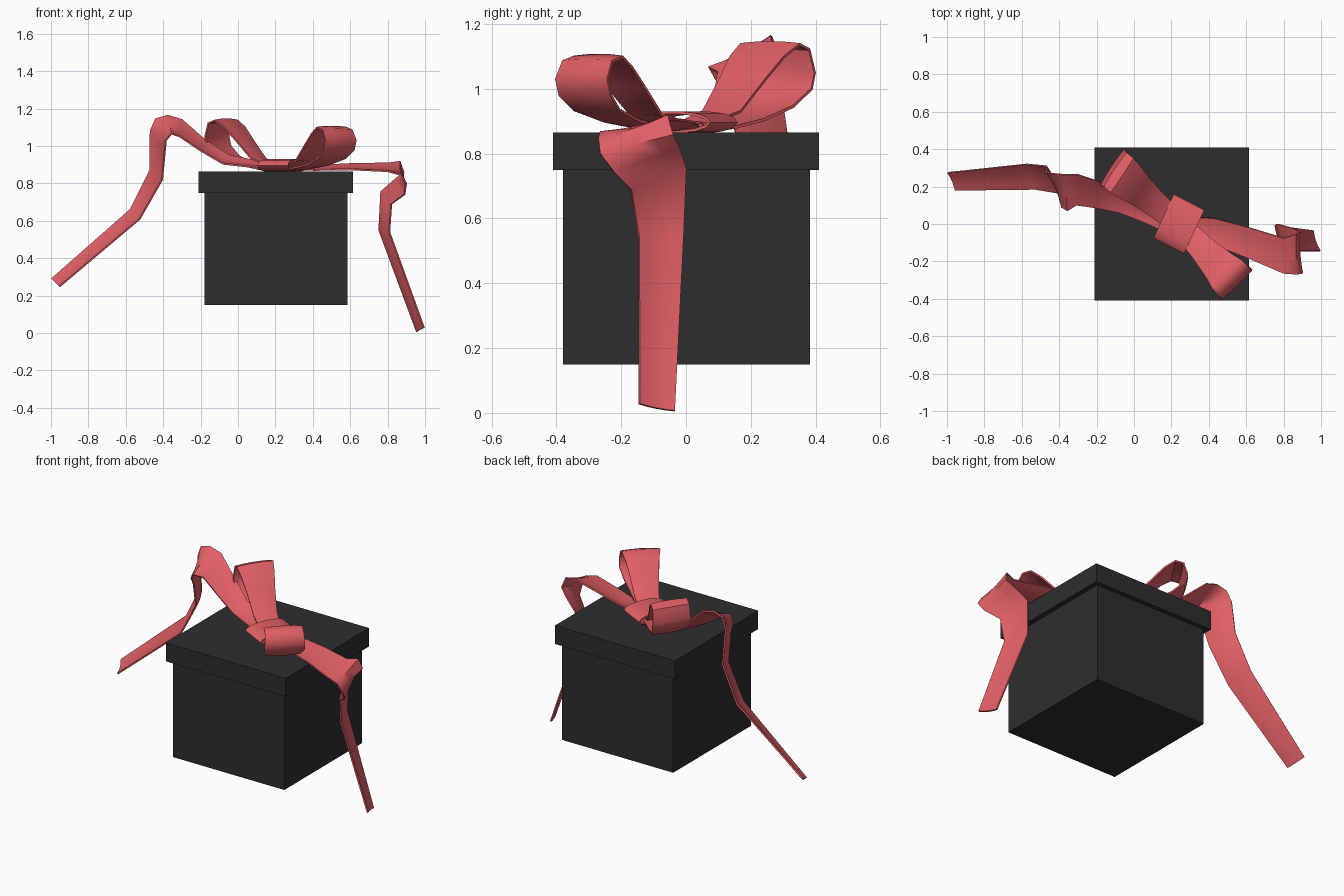
import bpy, bmesh, math
from mathutils import Vector

if "Cube" in bpy.data.objects:
    bpy.data.objects.remove(bpy.data.objects["Cube"])


def material(name, rgb):
    m = bpy.data.materials.new(name)
    m.use_nodes = True
    m.diffuse_color = (*rgb, 1)
    bsdf = next(n for n in m.node_tree.nodes if n.type == 'BSDF_PRINCIPLED')
    bsdf.inputs["Base Color"].default_value = (*rgb, 1)
    return m


charcoal = material("charcoal card", (0.027, 0.027, 0.027))
red = material("coral red ribbon", (0.75, 0.115, 0.13))


def block(name, lo, hi):
    """Axis-aligned box between two corners."""
    lo, hi = Vector(lo), Vector(hi)
    bpy.ops.mesh.primitive_cube_add(size=1, location=(lo + hi) / 2)
    ob = bpy.context.object
    ob.name = name
    ob.scale = hi - lo
    bpy.ops.object.transform_apply(location=False, rotation=False, scale=True)
    ob.data.materials.append(charcoal)


def ribbon(name, rows, bulge=0.0, closed=False, cols=5):
    """Cloth strip through pairs of edge points, cupped across its width."""
    bm = bmesh.new()
    grid = []
    n = len(rows)
    for i, (a, b) in enumerate(rows):
        prev, nxt = rows[max(i - 1, 0)], rows[min(i + 1, n - 1)]
        along = (nxt[0] + nxt[1]) - (prev[0] + prev[1])
        normal = along.cross(b - a).normalized()
        line = []
        for k in range(cols):
            t = k / (cols - 1)
            line.append(bm.verts.new(a.lerp(b, t) + normal * bulge * 4 * t * (1 - t)))
        grid.append(line)
    for i in range(n if closed else n - 1):
        r0, r1 = grid[i], grid[(i + 1) % n]
        for k in range(cols - 1):
            bm.faces.new((r0[k], r0[k + 1], r1[k + 1], r1[k]))
    bmesh.ops.recalc_face_normals(bm, faces=bm.faces)
    me = bpy.data.meshes.new(name)
    bm.to_mesh(me)
    bm.free()
    me.materials.append(red)
    ob = bpy.data.objects.new(name, me)
    bpy.context.collection.objects.link(ob)
    bpy.ops.object.select_all(action='DESELECT')
    ob.select_set(True)
    bpy.context.view_layer.objects.active = ob
    mod = ob.modifiers.new("thickness", 'SOLIDIFY')
    mod.thickness = 0.009
    mod.offset = 0
    bpy.ops.object.modifier_apply(modifier=mod.name)
    bpy.ops.object.shade_smooth_by_angle(angle=math.radians(50))


def swept_rows(u, w, profile):
    """Edge pairs for a profile of (distance along u, height, half width along w)."""
    c = Vector((0.24, 0, 0))
    u, w = Vector((*u, 0)).normalized(), Vector((*w, 0)).normalized()
    return [(c + u * s + w * -h + Vector((0, 0, z)), c + u * s + w * h + Vector((0, 0, z)))
            for s, z, h in profile]


def edge_rows(points):
    return [(Vector(p[:3]), Vector(p[3:])) for p in points]


# Box and lid
block("box_body", (-0.18, -0.38, 0.15), (0.585, 0.383, 0.76))
block("box_lid", (-0.21, -0.41, 0.75), (0.615, 0.41, 0.865))

# Bow loops
ribbon("bow_loop_left", swept_rows((0.69, -0.72), (0.72, 0.69), [
    (0.03, 0.89, 0.06), (0.17, 0.92, 0.07), (0.25, 1.0, 0.082), (0.32, 1.065, 0.095),
    (0.375, 1.098, 0.11), (0.42, 1.085, 0.11), (0.445, 1.03, 0.115), (0.43, 0.98, 0.115),
    (0.38, 0.935, 0.1), (0.27, 0.9, 0.08), (0.15, 0.882, 0.068), (0.03, 0.876, 0.06)]), 0.006)
ribbon("bow_loop_right", swept_rows((-0.76, 0.65), (0.55, 0.83), [
    (0.03, 0.89, 0.06), (0.17, 0.93, 0.07), (0.27, 1.03, 0.085), (0.34, 1.1, 0.1),
    (0.4, 1.137, 0.11), (0.445, 1.122, 0.11), (0.465, 1.05, 0.115), (0.45, 1.0, 0.115),
    (0.38, 0.945, 0.1), (0.27, 0.905, 0.08), (0.15, 0.882, 0.068), (0.03, 0.876, 0.06)]), -0.006)

# Knot band wrapped round the middle
knot = []
for i in range(14):
    a = 2 * math.pi * i / 14
    knot.append((0.125 * math.cos(a), 0.897 + 0.03 * math.sin(a), 0.092))
ribbon("bow_knot", swept_rows((0.42, 0.91), (0.89, -0.46), knot), closed=True)

# Loose tails: front edge point, then back edge point
ribbon("ribbon_tail_left", edge_rows([
    (0.24, -0.06, 0.88, 0.28, 0.04, 0.885),
    (0.42, -0.11, 0.872, 0.43, 0.03, 0.895),
    (0.60, -0.18, 0.875, 0.62, -0.02, 0.905),
    (0.80, -0.265, 0.865, 0.80, -0.075, 0.907),
    (0.87, -0.27, 0.845, 0.865, -0.055, 0.917),
    (0.90, -0.265, 0.80, 0.885, -0.04, 0.86),
    (0.89, -0.22, 0.74, 0.84, -0.02, 0.82),
    (0.82, -0.17, 0.69, 0.765, 0, 0.755),
    (0.81, -0.145, 0.54, 0.755, -0.008, 0.55),
    (0.995, -0.145, 0.028, 0.957, -0.035, 0.006)]), -0.008)
ribbon("ribbon_tail_right", edge_rows([
    (0.20, -0.06, 0.885, 0.25, 0.05, 0.89),
    (0.05, 0.01, 0.89, 0.10, 0.085, 0.92),
    (-0.08, 0.06, 0.905, -0.05, 0.165, 0.95),
    (-0.20, 0.085, 0.975, -0.18, 0.225, 1.035),
    (-0.31, 0.10, 1.05, -0.30, 0.265, 1.14),
    (-0.355, 0.07, 1.065, -0.375, 0.265, 1.163),
    (-0.385, 0.09, 1.03, -0.44, 0.27, 1.145),
    (-0.39, 0.12, 0.98, -0.468, 0.28, 1.08),
    (-0.405, 0.165, 0.82, -0.47, 0.31, 0.87),
    (-0.525, 0.185, 0.61, -0.575, 0.32, 0.66),
    (-0.955, 0.18, 0.248, -0.996, 0.275, 0.29)]), 0.008)
